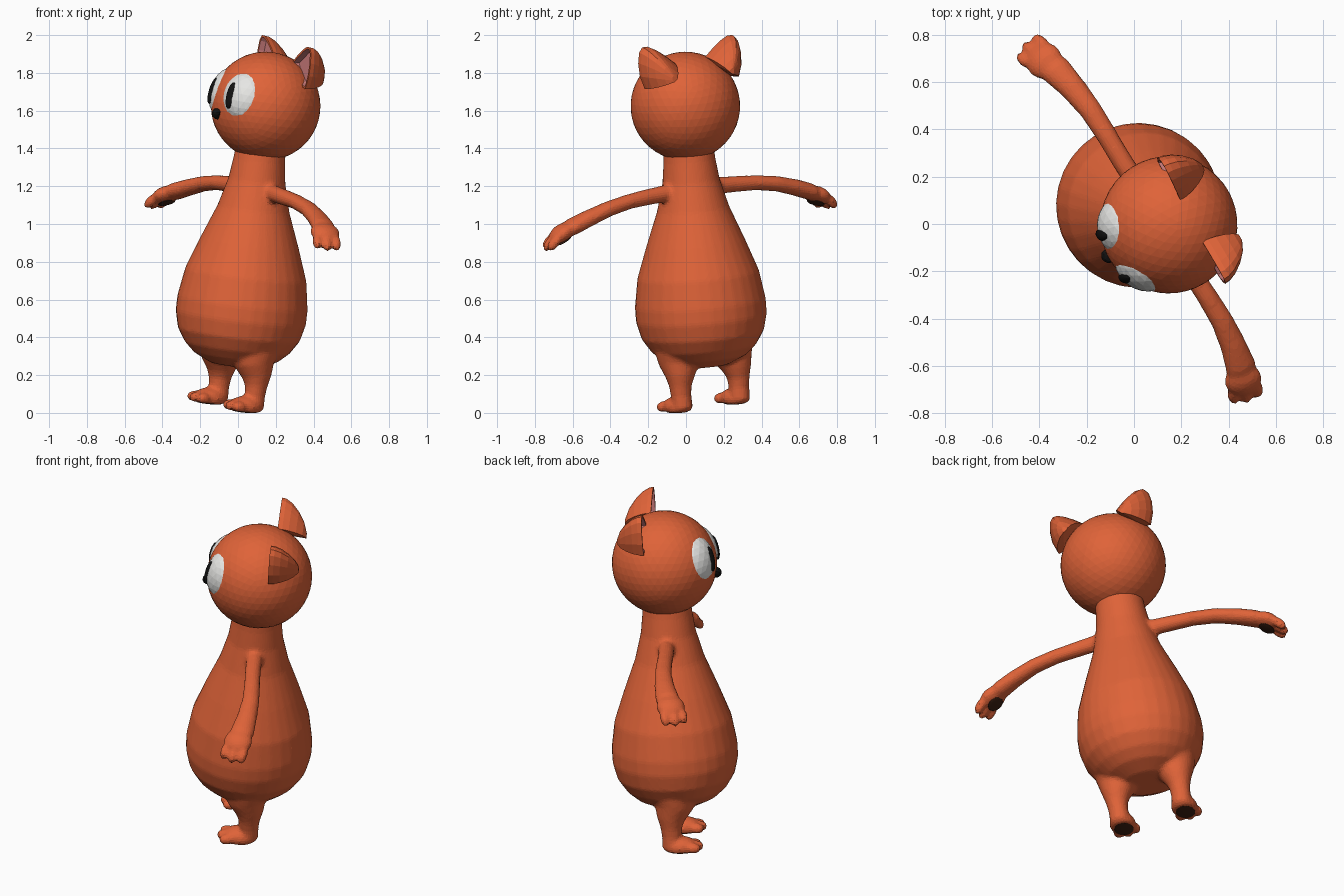
import bpy, bmesh, math
from mathutils import Matrix, Vector, Euler

if "Cube" in bpy.data.objects:
    bpy.data.objects.remove(bpy.data.objects["Cube"])

# ---------- colours ----------
def material(name, rgb):
    m = bpy.data.materials.new(name)
    m.diffuse_color = (*rgb, 1)
    m.use_nodes = True
    m.node_tree.nodes["Principled BSDF"].inputs["Base Color"].default_value = m.diffuse_color
    return m

ORANGE = material("orange_fur", (0.74, 0.125, 0.04))
PINK = material("pink_inner_ear", (0.60, 0.20, 0.20))
WHITE = material("eye_white", (0.80, 0.80, 0.78))
BLACK = material("black", (0.006, 0.006, 0.006))
BROWN = material("dark_brown_pad", (0.045, 0.014, 0.006))

# ---------- leaning, turned frame for the whole figure (local front is -y) ----------
up = Vector((0.118, -0.076, 1)).normalized()
back = Vector((0.85, 0.53, 0))
back = (back - up * back.dot(up)).normalized()
side = back.cross(up)
FRAME = Matrix.Translation((-0.045, 0.12, 0)) @ Matrix((side, back, up)).transposed().to_4x4()
HEAD = FRAME @ Matrix.Translation((0, 0, 1.64)) @ Matrix.Rotation(math.radians(-4), 4, 'Z')

# ---------- helpers ----------
def ellipsoid(bm, mat, radii, subdiv=3):
    bmesh.ops.create_icosphere(bm, subdivisions=subdiv, radius=1,
                               matrix=mat @ Matrix.Diagonal((*radii, 1)))

def loft(bm, rings):
    n = len(rings[0])
    for a, b in zip(rings, rings[1:]):
        for k in range(n):
            bm.faces.new((a[k], a[(k + 1) % n], b[(k + 1) % n], b[k]))
    return bm.faces.new(rings[0]), bm.faces.new(rings[-1])

def tube(bm, points, radii, n=32):
    """Closed tube through points; radii are (along y, across) pairs."""
    pts = [Vector(p) for p in points]
    rings = []
    for i, (p, (ry, rx)) in enumerate(zip(pts, radii)):
        t = (pts[min(i + 1, len(pts) - 1)] - pts[max(i - 1, 0)]).normalized()
        y = Vector((0, 1, 0))
        y = (y - t * y.dot(t)).normalized()
        x = t.cross(y)
        rings.append([bm.verts.new(p + y * ry * math.cos(a) + x * rx * math.sin(a))
                      for a in (2 * math.pi * k / n for k in range(n))])
    loft(bm, rings)

def finish(bm, name, frame, *mats):
    bmesh.ops.recalc_face_normals(bm, faces=bm.faces[:])
    me = bpy.data.meshes.new(name)
    bm.to_mesh(me)
    bm.free()
    for m in mats:
        me.materials.append(m)
    ob = bpy.data.objects.new(name, me)
    bpy.context.collection.objects.link(ob)
    ob.matrix_world = frame
    return ob

def simple(name, frame, mat, radii, colour, subdiv=3):
    bm = bmesh.new()
    ellipsoid(bm, mat, radii, subdiv)
    return finish(bm, name, frame, colour)

def T(x, y, z):
    return Matrix.Translation((x, y, z))

SOLE = 0.03

def hand_matrix(s):
    return T(s * 0.80, -0.045, 1.062) @ Euler((0, s * math.radians(28), s * math.radians(-18))).to_matrix().to_4x4()

# ---------- body: pear torso, legs, feet, arms and hands fused into one skin ----------
bm = bmesh.new()
torso = [(0.255, 0.13), (0.30, 0.225), (0.35, 0.28), (0.42, 0.325), (0.51, 0.347), (0.59, 0.347),
         (0.74, 0.323), (0.91, 0.262), (1.09, 0.192), (1.24, 0.152), (1.35, 0.138), (1.45, 0.13)]
tube(bm, [(0, 0, z) for z, r in torso], [(r, r) for z, r in torso])

leg = [(0.05, 0.18, 0.056), (0.12, 0.182, 0.054), (0.17, 0.182, 0.060), (0.22, 0.178, 0.078),
       (0.28, 0.170, 0.105), (0.36, 0.155, 0.14), (0.44, 0.14, 0.15)]
arm = [(0.08, 0.01, 1.19), (0.15, 0.005, 1.195), (0.26, 0.002, 1.19), (0.40, 0.005, 1.18),
       (0.53, 0.005, 1.158), (0.65, -0.008, 1.122), (0.74, -0.025, 1.09), (0.80, -0.045, 1.062)]
arm_r = [(0.045, 0.045), (0.045, 0.045), (0.044, 0.043), (0.044, 0.040),
         (0.048, 0.041), (0.056, 0.044), (0.066, 0.045), (0.06, 0.035)]
for s in (-1, 1):
    tube(bm, [(s * x, 0.03 - 0.02 * (z > 0.25), z) for z, x, r in leg], [(r, r) for z, x, r in leg])
    # foot with three toes
    ellipsoid(bm, T(s * 0.18, -0.015, 0.058), (0.073, 0.092, 0.055))
    for k in (-1, 0, 1):
        ellipsoid(bm, T(s * 0.18 + k * 0.05, -0.105 + 0.016 * abs(k), 0.055), (0.027, 0.04, 0.03))
    # arm, palm, fingers
    tube(bm, [(s * x, y, z) for x, y, z in arm], arm_r, 20)
    hand = hand_matrix(s)
    ellipsoid(bm, hand, (0.075, 0.080, 0.045))
    for k in (-1, 0, 1):
        ellipsoid(bm, hand @ T(s * (0.085 - 0.012 * abs(k)), k * 0.052, -0.012)
                  @ Matrix.Rotation(s * math.radians(18), 4, 'Y'), (0.05, 0.026, 0.027))
# flatten the soles
for v in bm.verts:
    v.co.z = max(v.co.z, SOLE)
body = finish(bm, "body", FRAME, ORANGE)
mod = body.modifiers.new("fuse", 'REMESH')
mod.mode, mod.voxel_size = 'VOXEL', 0.012
mod = body.modifiers.new("soften", 'SMOOTH')
mod.factor, mod.iterations = 0.5, 5
mod = body.modifiers.new("facets", 'DECIMATE')
mod.ratio = 0.3

# ---------- paw pads ----------
for s, label in ((-1, "left"), (1, "right")):
    simple(label + "_foot_pad", FRAME, T(s * 0.18, -0.022, SOLE), (0.052, 0.072, 0.006), BROWN)
    simple(label + "_palm_pad", FRAME, hand_matrix(s) @ T(s * 0.012, 0, -0.041),
           (0.045, 0.050, 0.008), BROWN)

# ---------- head ----------
simple("head", HEAD, Matrix(), (0.29, 0.29, 0.288), ORANGE, 4)

# ---------- ears: scooped half cones with an inset pink opening ----------
rim = [(0.10, 0.255), (0.15, 0.297), (0.20, 0.332), (0.24, 0.352), (0.272, 0.352), (0.292, 0.325),
       (0.302, 0.27), (0.298, 0.20), (0.275, 0.13), (0.225, 0.14), (0.165, 0.18), (0.12, 0.22)]
scoop = [(0, 1.0), (0.025, 0.98), (0.06, 0.88), (0.10, 0.68), (0.135, 0.42), (0.155, 0.15)]
root = Vector((0.165, 0.17))
for s, label in ((-1, "left"), (1, "right")):
    bm = bmesh.new()
    rings = []
    for depth, k in scoop:
        ring = [root + (Vector(p) - root) * k for p in rim]
        rings.append([bm.verts.new((s * p.x, 0.075 + depth, p.y)) for p in ring])
    front, _ = loft(bm, rings)
    bmesh.ops.recalc_face_normals(bm, faces=bm.faces[:])
    bmesh.ops.inset_region(bm, faces=[front], thickness=0.012)
    lining = bmesh.ops.inset_region(bm, faces=[front], thickness=0.008, depth=-0.03)["faces"]
    for f in lining + [front]:
        f.material_index = 1
    finish(bm, label + "_ear", HEAD, ORANGE, PINK)

# ---------- face ----------
def on_face(az, el, dist):
    return (Matrix.Rotation(math.radians(az), 4, 'Z') @ Matrix.Rotation(math.radians(-el), 4, 'X')
            @ T(0, -dist, 0))

for s, label in ((-1, "left"), (1, "right")):
    simple(label + "_eye", HEAD, on_face(s * 28, 13, 0.21), (0.125, 0.10, 0.14), WHITE)
    simple(label + "_pupil", HEAD, on_face(s * 21, 10, 0.295), (0.027, 0.02, 0.072), BLACK)

# nose: rounded wedge narrowing downwards
bm = bmesh.new()
ellipsoid(bm, Matrix(), (0.038, 0.03, 0.03), 2)
for v in bm.verts:
    v.co.x *= 0.7 + v.co.z / 0.06
finish(bm, "nose", HEAD @ on_face(0, -12, 0.29), BLACK)
